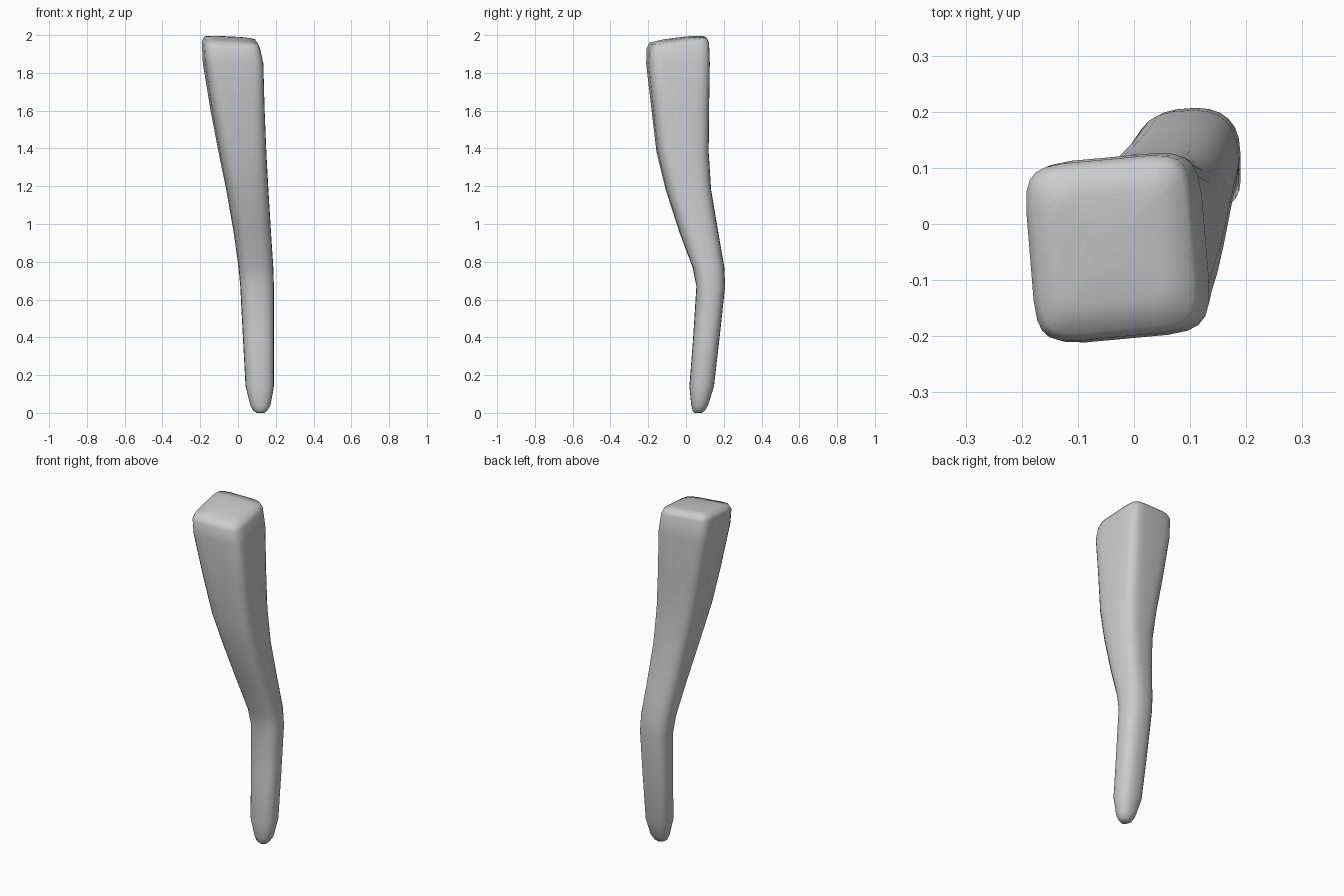
import bpy, bmesh, math

cube = bpy.data.objects.get("Cube")
if cube:
    bpy.data.objects.remove(cube, do_unlink=True)

grey = bpy.data.materials.new("plain_grey")
grey.use_nodes = True
colour = (0.6, 0.6, 0.6, 1)
grey.diffuse_color = colour
grey.node_tree.nodes["Principled BSDF"].inputs["Base Color"].default_value = colour

SIDES = 24
TURN = math.radians(5)


def ring(bm, z, x0, x1, y0, y1, power, tilt=0.0, scale=1.0):
    """Rounded square, slightly turned, fitted to the given extents."""
    pts = []
    for i in range(SIDES):
        a = 2 * math.pi * (i + 0.5) / SIDES
        c, s = math.cos(a), math.sin(a)
        u = math.copysign(abs(c) ** (2 / power), c)
        v = math.copysign(abs(s) ** (2 / power), s)
        pts.append((u * math.cos(TURN) - v * math.sin(TURN),
                    u * math.sin(TURN) + v * math.cos(TURN)))
    mu = max(p[0] for p in pts)
    mv = max(p[1] for p in pts)
    cx, cy = (x0 + x1) / 2, (y0 + y1) / 2
    verts = []
    for u, v in pts:
        dx = u / mu * (x1 - x0) / 2 * scale
        dy = v / mv * (y1 - y0) / 2 * scale
        verts.append(bm.verts.new((cx + dx, cy + dy, z + tilt * (0.12 * dy - 0.06 * dx))))
    return verts


# Cross-sections from the rounded foot to the wide square head
sections = [
    (0.000, 0.10, 0.14, 0.045, 0.085, 2.0),
    (0.012, 0.08, 0.155, 0.035, 0.10, 2.1),
    (0.04, 0.065, 0.172, 0.028, 0.117, 2.2),
    (0.14, 0.04, 0.19, 0.018, 0.148, 2.4),
    (0.40, 0.026, 0.19, 0.038, 0.178, 2.5),
    (0.67, 0.012, 0.19, 0.055, 0.207, 2.5),
    (0.77, 0.003, 0.187, 0.035, 0.203, 2.6),
    (0.95, -0.022, 0.175, -0.033, 0.172, 2.8),
    (1.18, -0.062, 0.161, -0.107, 0.133, 3.2),
    (1.38, -0.103, 0.15, -0.156, 0.12, 3.8),
    (1.60, -0.145, 0.141, -0.182, 0.122, 4.5),
    (1.85, -0.186, 0.134, -0.211, 0.126, 5.5),
]
head = (-0.192, 0.117, -0.208, 0.122, 6.0)

bm = bmesh.new()
rings = [ring(bm, *s) for s in sections]
# Sloping head with a soft rim
for z, tilt, scale in ((1.945, 1, 1.0), (1.972, 1, 0.92), (1.981, 1, 0.6), (1.985, 1, 0.25)):
    rings.append(ring(bm, z, *head, tilt, scale))
for low, high in zip(rings, rings[1:]):
    for i in range(SIDES):
        j = (i + 1) % SIDES
        bm.faces.new((low[i], low[j], high[j], high[i]))
bm.faces.new(list(reversed(rings[0])))
bm.faces.new(rings[-1])
for f in bm.faces:
    f.smooth = True
mesh = bpy.data.meshes.new("bent_handle")
bm.to_mesh(mesh)
bm.free()
mesh.materials.append(grey)
handle = bpy.data.objects.new("bent_handle", mesh)
bpy.context.collection.objects.link(handle)
